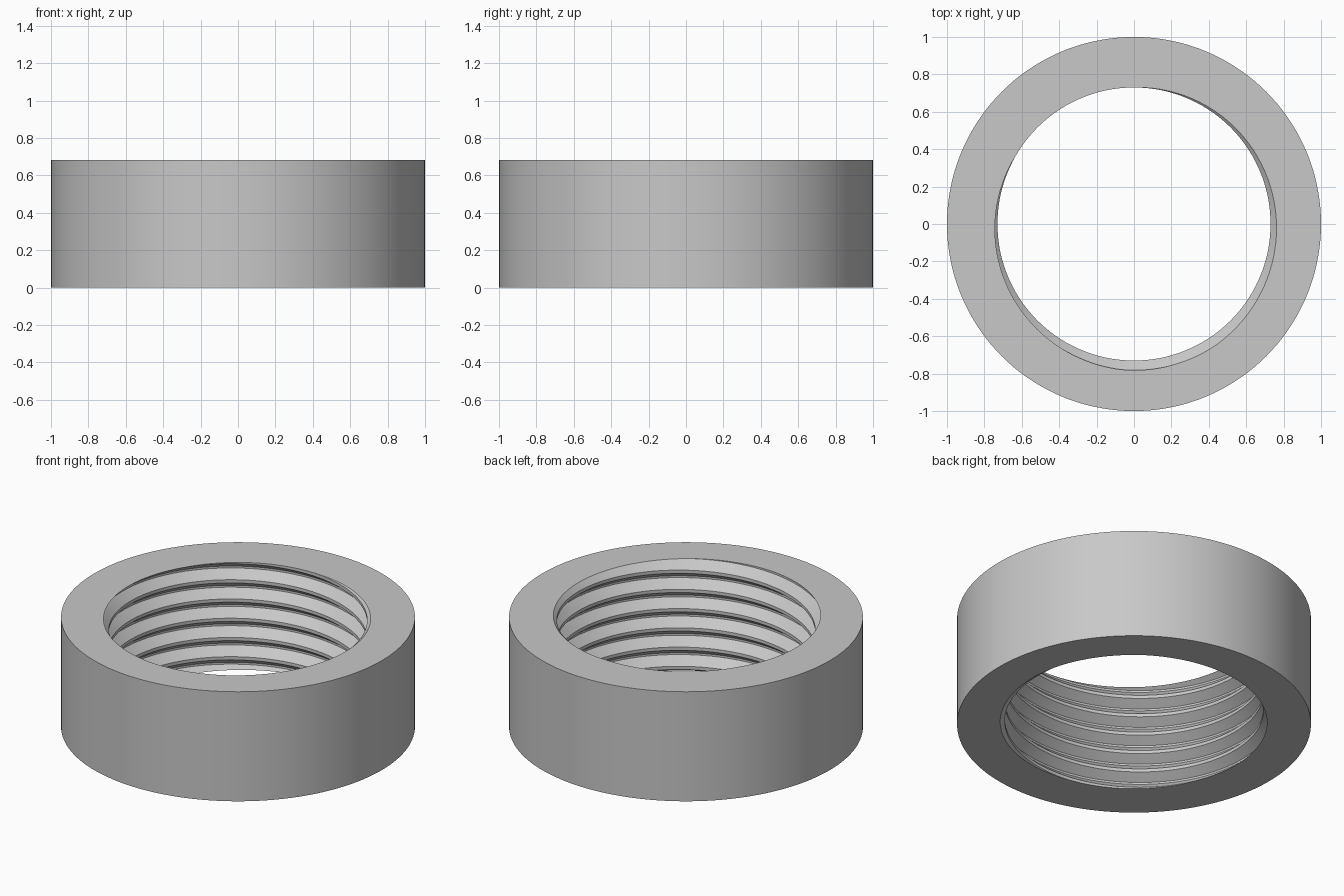
import bpy, bmesh, math

if "Cube" in bpy.data.objects:
    bpy.data.objects.remove(bpy.data.objects["Cube"])

H = 0.683            # ring height
R_OUT = 1.0          # outer radius
R_CREST, R_ROOT = 0.73, 0.782
PITCH = 0.12
N = 144              # segments around
PHASE = math.radians(285)
# one pitch of the thread: (height offset, radius)
PROFILE = [(-0.006, R_ROOT), (0.006, R_ROOT), (0.045, R_CREST), (0.065, R_CREST)]
TURNS = range(-9, 4)

bm = bmesh.new()

# right-hand helical thread surface, overshooting both ends
columns = []
for i in range(N):
    a = 2 * math.pi * i / N
    lift = H + PITCH * (a - PHASE) / (2 * math.pi)
    columns.append([bm.verts.new((r * math.cos(a), r * math.sin(a), lift + k * PITCH + dz))
                    for k in TURNS for dz, r in PROFILE])
step = len(PROFILE)
for i in range(N):
    left = columns[i]
    # the last column joins the first one, one pitch higher
    right = columns[i + 1] if i < N - 1 else columns[0][step:]
    for j in range(min(len(left), len(right)) - 1):
        bm.faces.new((left[j], left[j + 1], right[j + 1], right[j]))

# trim the thread flush with the end faces
for z, n in ((0, -1), (H, 1)):
    bmesh.ops.bisect_plane(bm, geom=bm.verts[:] + bm.edges[:] + bm.faces[:], dist=1e-6,
                           plane_co=(0, 0, z), plane_no=(0, 0, n), clear_outer=True)

# outer wall
rims = [[bm.verts.new((R_OUT * math.cos(2 * math.pi * i / N),
                       R_OUT * math.sin(2 * math.pi * i / N), z)) for i in range(N)]
        for z in (0, H)]
for i in range(N):
    j = (i + 1) % N
    bm.faces.new((rims[0][i], rims[0][j], rims[1][j], rims[1][i]))

# flat end faces between the thread opening and the outer rim
for z, n in ((0, -1), (H, 1)):
    rim = [e for e in bm.edges if e.is_boundary
           and all(abs(v.co.z - z) < 1e-4 for v in e.verts)]
    bmesh.ops.triangle_fill(bm, edges=rim, use_beauty=True, normal=(0, 0, n))

bmesh.ops.recalc_face_normals(bm, faces=bm.faces[:])
mesh = bpy.data.meshes.new("threaded_ring")
bm.to_mesh(mesh)
bm.free()

ring = bpy.data.objects.new("threaded_ring", mesh)
bpy.context.collection.objects.link(ring)
grey = bpy.data.materials.new("light_grey")
grey.diffuse_color = (0.58, 0.58, 0.58, 1)
grey.use_nodes = True
grey.node_tree.nodes["Principled BSDF"].inputs["Base Color"].default_value = grey.diffuse_color
mesh.materials.append(grey)

bpy.context.view_layer.objects.active = ring
ring.select_set(True)
bpy.ops.object.shade_smooth_by_angle(angle=math.radians(25))
